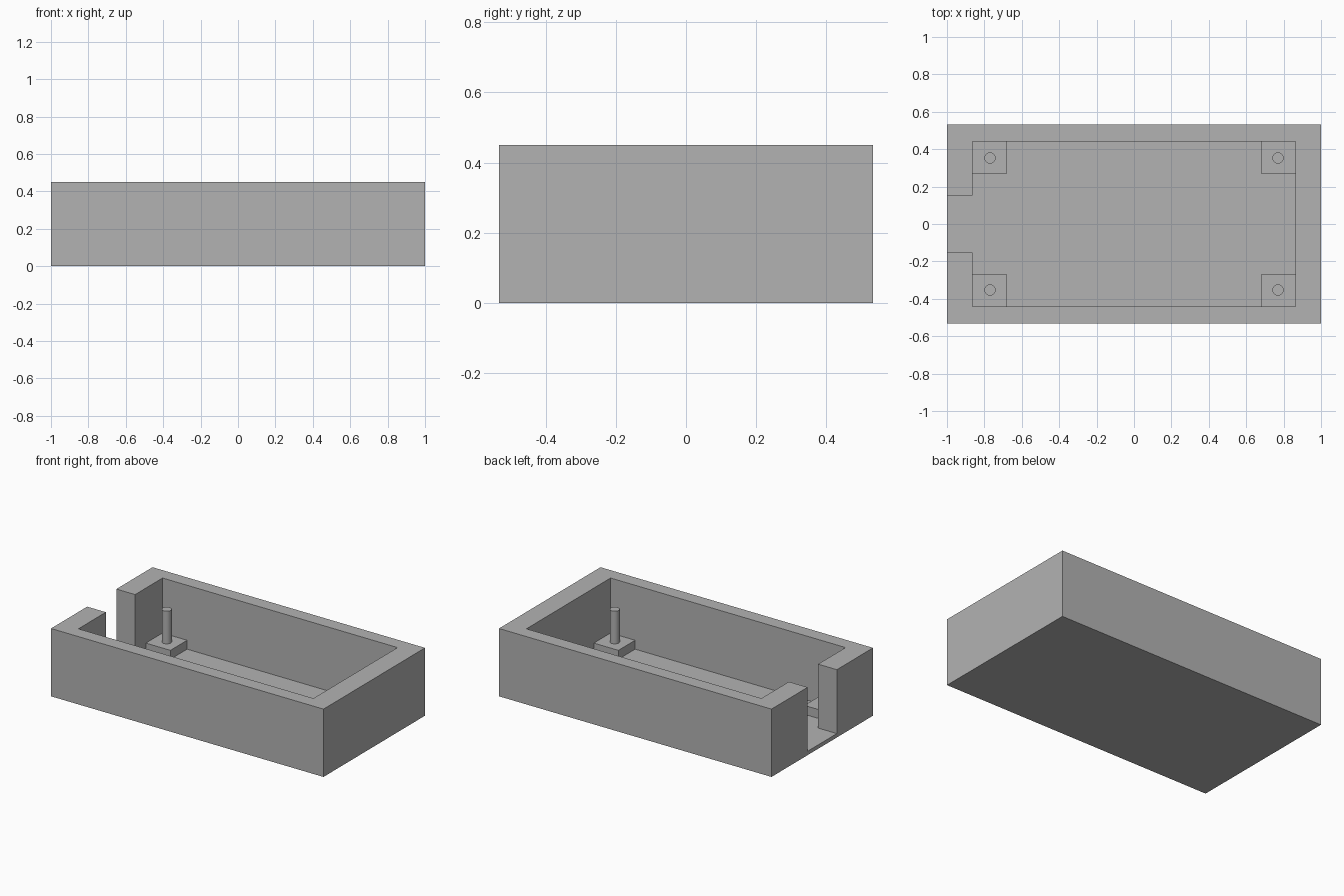
import bpy

HALF_X, HALF_Y, HEIGHT = 1.0, 0.532, 0.45
IN_X, IN_Y = 0.8625, 0.441      # inner faces of the walls
FLOOR = 0.026                   # top of the floor
PAD_X, PAD_Y, PAD_TOP = 0.6825, 0.266, 0.085
PIN_X, PIN_Y, PIN_R, PIN_TOP = 0.77, 0.353, 0.03, 0.302
GAP = 0.153                     # half width of the end opening

if "Cube" in bpy.data.objects:
    bpy.data.objects.remove(bpy.data.objects["Cube"], do_unlink=True)

grey = bpy.data.materials.new("plain grey")
grey.use_nodes = True
colour = (0.45, 0.45, 0.45, 1)
grey.diffuse_color = colour
grey.node_tree.nodes["Principled BSDF"].inputs["Base Color"].default_value = colour


def box(name, low, high):
    """Axis-aligned box between two corners."""
    bpy.ops.mesh.primitive_cube_add(size=1)
    ob = bpy.context.object
    ob.name = name
    ob.location = [(a + b) / 2 for a, b in zip(low, high)]
    ob.scale = [abs(b - a) for a, b in zip(low, high)]
    bpy.ops.object.transform_apply(location=True, rotation=False, scale=True)
    ob.data.materials.append(grey)
    return ob


def cut(target, cutter):
    """Subtract the cutter and discard it."""
    mod = target.modifiers.new("cut", 'BOOLEAN')
    mod.operation, mod.solver, mod.object = 'DIFFERENCE', 'EXACT', cutter
    bpy.context.view_layer.objects.active = target
    bpy.ops.object.modifier_apply(modifier=mod.name)
    bpy.data.objects.remove(cutter, do_unlink=True)


# Open tray with a slot through its right end wall
tray = box("tray", (-HALF_X, -HALF_Y, 0), (HALF_X, HALF_Y, HEIGHT))
cut(tray, box("cavity", (-IN_X, -IN_Y, FLOOR), (IN_X, IN_Y, HEIGHT + 0.2)))
cut(tray, box("end_opening", (-HALF_X - 0.2, -GAP, FLOOR), (-IN_X + 0.2, GAP, HEIGHT + 0.2)))

# Corner pads, each with an upright pin
for end, sx in (("right", -1), ("left", 1)):
    for side, sy in (("front", -1), ("back", 1)):
        box(f"{side}_{end}_pad", (sx * PAD_X, sy * PAD_Y, FLOOR), (sx * IN_X, sy * IN_Y, PAD_TOP))
        bpy.ops.mesh.primitive_cylinder_add(
            vertices=32, radius=PIN_R, depth=PIN_TOP - PAD_TOP,
            location=(sx * PIN_X, sy * PIN_Y, (PIN_TOP + PAD_TOP) / 2))
        pin = bpy.context.object
        pin.name = f"{side}_{end}_pin"
        pin.data.materials.append(grey)
        bpy.ops.object.shade_smooth_by_angle()
